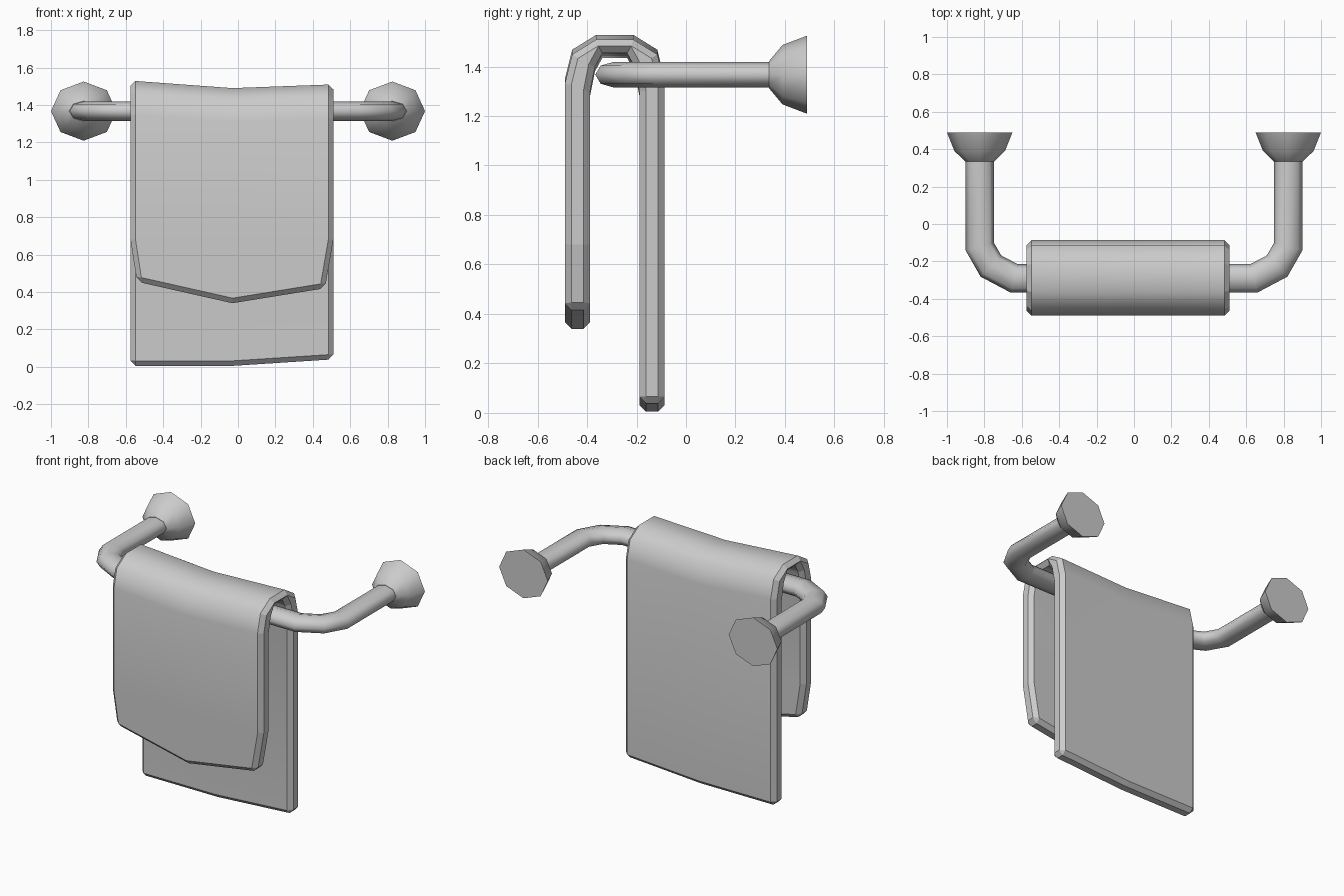
import bpy, bmesh, math
from mathutils import Vector

cube = bpy.data.objects.get("Cube")
if cube:
    bpy.data.objects.remove(cube, do_unlink=True)

grey = bpy.data.materials.new("light_grey")
grey.use_nodes = True
COLOUR = (0.6, 0.6, 0.6, 1)
grey.diffuse_color = COLOUR
grey.node_tree.nodes["Principled BSDF"].inputs["Base Color"].default_value = COLOUR

SIDES = 8
BAR_Z = 1.367
POST_X = 0.825


def finish(bm, name):
    bmesh.ops.recalc_face_normals(bm, faces=bm.faces)
    mesh = bpy.data.meshes.new(name)
    bm.to_mesh(mesh)
    bm.free()
    mesh.materials.append(grey)
    obj = bpy.data.objects.new(name, mesh)
    bpy.context.collection.objects.link(obj)
    return obj


def ring(bm, centre, side, height):
    """Elliptical ring spanned by a side vector and a vertical radius."""
    up = Vector((0, 0, height))
    angles = [2 * math.pi * i / SIDES for i in range(SIDES)]
    return [bm.verts.new(centre + side * math.cos(a) + up * math.sin(a)) for a in angles]


def skin(bm, rings):
    """Smooth sides between the rings, flat caps at the ends."""
    for a, b in zip(rings, rings[1:]):
        for i in range(SIDES):
            j = (i + 1) % SIDES
            bm.faces.new((a[i], a[j], b[j], b[i])).smooth = True
    bm.faces.new(rings[0])
    bm.faces.new(rings[-1])


# Rail: flattened tube with a bent arm at each end
half = [(-POST_X, 0.36), (-POST_X, -0.12), (-0.765, -0.225), (-0.64, -0.291)]
path = [Vector((x, y, BAR_Z)) for x, y in half + [(-x, y) for x, y in reversed(half)]]
bm = bmesh.new()
rings = []
for i, point in enumerate(path):
    before = (point - path[i - 1]).normalized() if i else None
    after = (path[i + 1] - point).normalized() if i < len(path) - 1 else None
    before, after = before or after, after or before
    tangent = (before + after).normalized()
    side = Vector((-tangent.y, tangent.x, 0)) / tangent.dot(before)
    rings.append(ring(bm, point, side * 0.076, 0.052))
skin(bm, rings)
finish(bm, "rail")

# Wall mounts: flared octagonal cups
for name, sign in (("right_wall_mount", -1), ("left_wall_mount", 1)):
    bm = bmesh.new()
    skin(bm, [ring(bm, Vector((sign * POST_X, y, BAR_Z)), Vector((rx, 0, 0)), rz)
              for y, rx, rz in ((0.335, 0.078, 0.054), (0.39, 0.135, 0.12), (0.49, 0.175, 0.158))])
    finish(bm, name)

# Towel: thick sheet draped over the rail, three columns wide
FOLD_Y = -0.288
outer_arch = [(-0.202, 1.35), (-0.172, 1.47), (-0.075, 1.53)]
inner_arch = [(-0.1, 1.32), (-0.08, 1.42), (-0.05, 1.475)]
columns = [(-0.575, 0.0, 0.455, 0.005), (-0.03, -0.04, 0.34, 0.005), (0.51, -0.02, 0.42, 0.04)]
taper = (0.035, 0, -0.045)


def drape(bm, arch, x, sag, front_z, back_z, pull):
    """One column of the sheet, from the front hem over the rail to the back hem."""
    edge = arch[0][0]
    arc = arch + [(-y, z) for y, z in reversed(arch)]
    points = [(x + pull, edge, front_z), (x, edge, 0.68)]
    points += [(x, y, z + sag) for y, z in arc]
    points.append((x, -edge, back_z))
    return [bm.verts.new((px, FOLD_Y + y, z)) for px, y, z in points]


bm = bmesh.new()
sheets = [[drape(bm, arch, *col, pull) for col, pull in zip(columns, taper)]
          for arch in (outer_arch, inner_arch)]
rows = len(sheets[0][0])
for sheet in sheets:
    for a, b in zip(sheet, sheet[1:]):
        for r in range(rows - 1):
            bm.faces.new((a[r], a[r + 1], b[r + 1], b[r])).smooth = True
outer, inner = sheets
border = [(0, r) for r in range(rows)] + [(1, rows - 1)]
border += [(2, r) for r in reversed(range(rows))] + [(1, 0)]
rim = []
for (c, r), (d, s) in zip(border, border[1:] + border[:1]):
    rim.append(bm.faces.new((outer[c][r], outer[d][s], inner[d][s], inner[c][r])))
bmesh.ops.recalc_face_normals(bm, faces=bm.faces)

# Chamfer the hems and side edges
hem = [e for e in bm.edges if sum(f.smooth for f in e.link_faces) == 1]
corners = [e for e in bm.edges if not any(f.smooth for f in e.link_faces)
           and e.calc_face_angle() > 0.9]
result = bmesh.ops.bevel(bm, geom=hem + corners, offset=0.033, offset_type='OFFSET',
                         segments=1, profile=0.5, affect='EDGES', clamp_overlap=True)
for f in result["faces"]:
    f.smooth = False
finish(bm, "towel")
